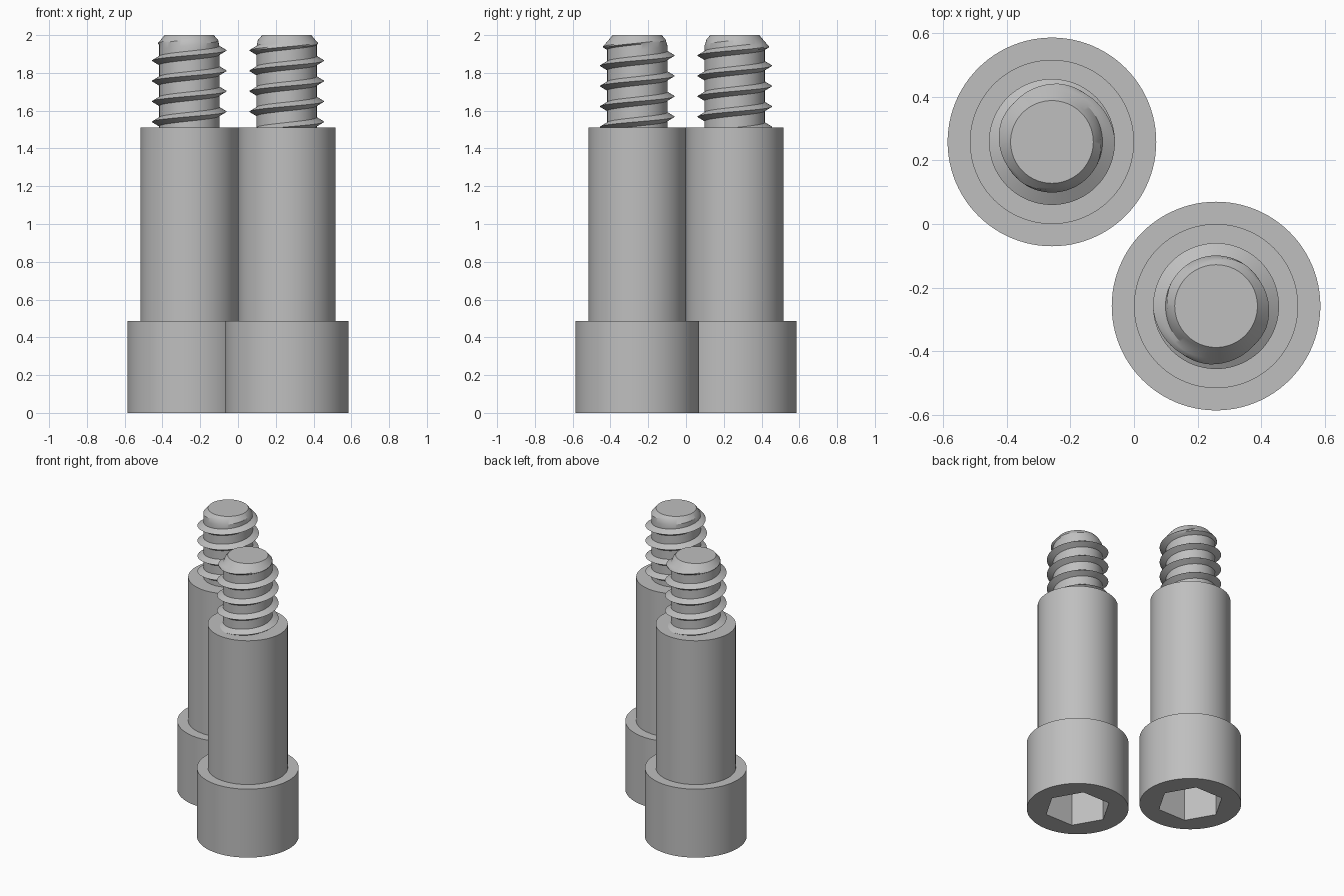
import bpy
import bmesh
from math import cos, sin, pi, radians
from mathutils import Matrix

cube = bpy.data.objects.get("Cube")
if cube:
    bpy.data.objects.remove(cube, do_unlink=True)

STEEL = bpy.data.materials.new("grey steel")
STEEL.use_nodes = True
GREY = (0.52, 0.52, 0.52, 1)
STEEL.diffuse_color = GREY
STEEL.node_tree.nodes["Principled BSDF"].inputs["Base Color"].default_value = GREY

SIDES = 96
HEAD_R, HEAD_TOP = 0.328, 0.487
SHOULDER_R, SHOULDER_TOP = 0.258, 1.51
SOCKET_R, SOCKET_DEPTH = 0.215, 0.26
ROOT_R, CREST_R, TIP_R = 0.159, 0.198, 0.13
PITCH, CREST_Z, TOP = 0.108, 1.757, 2.0
OFFSET = 0.258


def finish(bm, name, centre, turn):
    """Turn a bmesh into a placed, smooth-shaded object."""
    bmesh.ops.recalc_face_normals(bm, faces=bm.faces)
    bm.transform(Matrix.Translation(centre) @ Matrix.Rotation(turn, 4, "Z"))
    mesh = bpy.data.meshes.new(name)
    bm.to_mesh(mesh)
    bm.free()
    mesh.materials.append(STEEL)
    obj = bpy.data.objects.new(name, mesh)
    bpy.context.collection.objects.link(obj)
    bpy.ops.object.select_all(action="DESELECT")
    obj.select_set(True)
    bpy.context.view_layer.objects.active = obj
    bpy.ops.object.shade_smooth_by_angle(angle=radians(30))


def hexagon(angle):
    """Polar radius of the socket, corners on the x axis."""
    return SOCKET_R * cos(pi / 6) / cos(angle % (pi / 3) - pi / 6)


def round_of(radius):
    return lambda angle: radius


def head_and_shoulder():
    """Stacked rings from the socket floor, around the head, up to the shoulder top."""
    profile = [(hexagon, SOCKET_DEPTH), (hexagon, 0),
               (round_of(HEAD_R), 0), (round_of(HEAD_R), HEAD_TOP),
               (round_of(SHOULDER_R), HEAD_TOP), (round_of(SHOULDER_R), SHOULDER_TOP)]
    bm = bmesh.new()
    angles = [2 * pi * i / SIDES for i in range(SIDES)]
    rings = [[bm.verts.new((r(a) * cos(a), r(a) * sin(a), z)) for a in angles]
             for r, z in profile]
    for low, high in zip(rings, rings[1:]):
        for i in range(SIDES):
            k = (i + 1) % SIDES
            bm.faces.new((low[i], low[k], high[k], high[i]))
    bm.faces.new(rings[0])
    bm.faces.new(rings[-1])
    return bm


def thread():
    """Right-handed helical V thread with a chamfered tip."""
    flank = (CREST_R - ROOT_R) * 0.6 / PITCH
    half = [0, flank / 3, flank * 2 / 3, flank]
    steps = half + [0.5] + [1 - f for f in reversed(half[1:])]
    rows = [turn + f for turn in range(-4, 5) for f in steps]
    bm = bmesh.new()
    columns = []
    for i in range(SIDES):
        a = 2 * pi * i / SIDES
        column = []
        for row in rows:
            f = row % 1
            lift = max(0, 1 - min(f, 1 - f) / flank)
            z = CREST_Z + PITCH * (row + i / SIDES)
            r = min(ROOT_R + (CREST_R - ROOT_R) * lift, TIP_R + 0.85 * (TOP - z))
            r = max(r, 0.02)
            column.append(bm.verts.new((r * cos(a), r * sin(a), z)))
        columns.append(column)
    # The last column joins the first one a full turn higher
    columns.append(columns[0][len(steps):])
    for left, right in zip(columns, columns[1:]):
        for j in range(min(len(left), len(right)) - 1):
            bm.faces.new((left[j], right[j], right[j + 1], left[j + 1]))
    # Trim square at the tip and just inside the shoulder, then cap
    for z, up in ((TOP, 1), (SHOULDER_TOP - 0.01, -1)):
        cut = bmesh.ops.bisect_plane(
            bm, geom=bm.verts[:] + bm.edges[:] + bm.faces[:],
            plane_co=(0, 0, z), plane_no=(0, 0, up), clear_outer=True)
        rim = [e for e in cut["geom_cut"] if isinstance(e, bmesh.types.BMEdge)]
        bmesh.ops.edgenet_fill(bm, edges=rim)
    return bm


# Two bolts, the second turned half way round
for side, sign, turn in (("left", 1, 0), ("right", -1, pi)):
    centre = (sign * OFFSET, -sign * OFFSET, 0)
    finish(head_and_shoulder(), side + "_bolt_head_and_shoulder", centre, turn)
    finish(thread(), side + "_bolt_thread", centre, turn)
